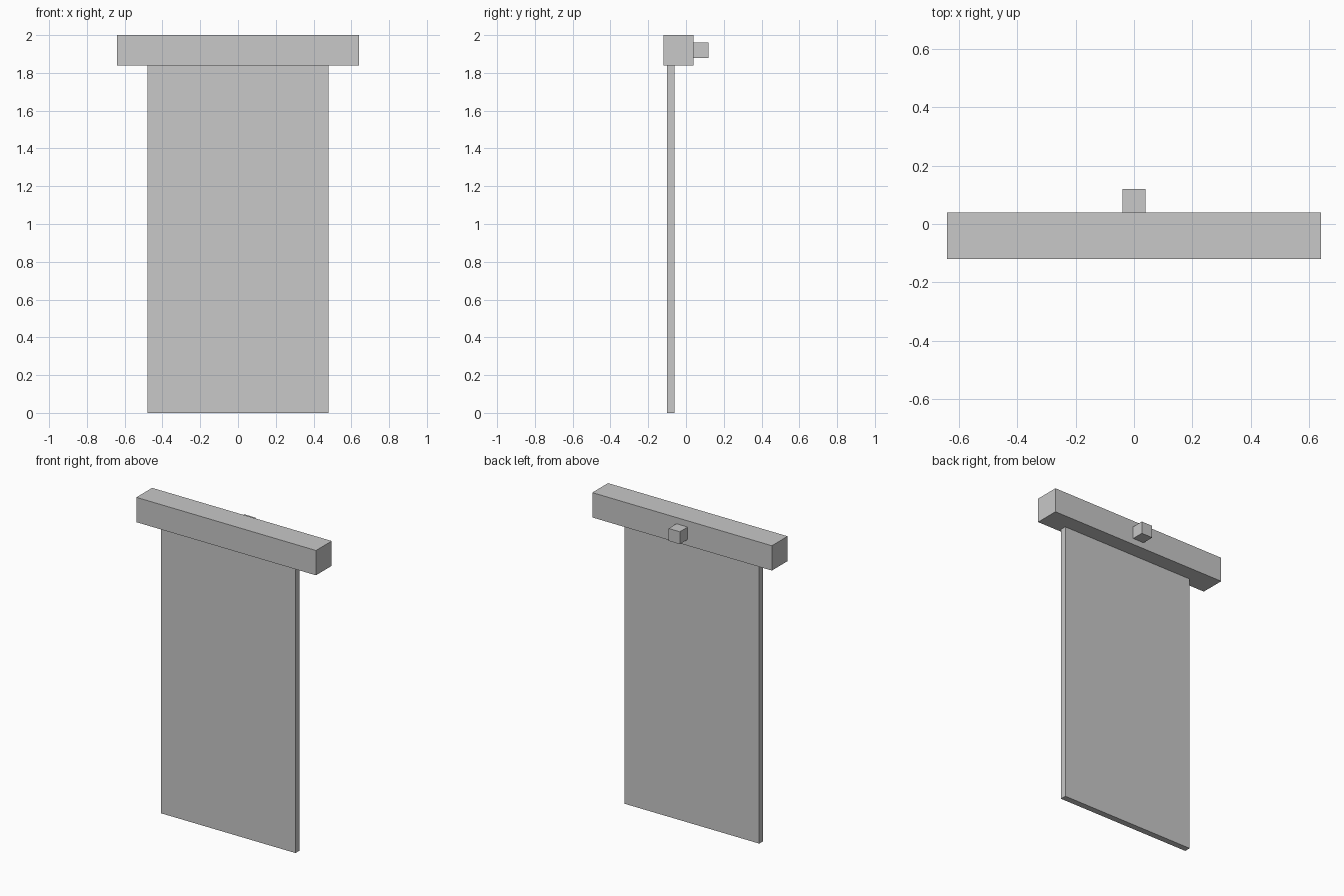
import bpy

if "Cube" in bpy.data.objects:
    bpy.data.objects.remove(bpy.data.objects["Cube"])

# Single neutral light grey
grey = bpy.data.materials.new("light grey")
grey.diffuse_color = (0.578, 0.578, 0.578, 1.0)
grey.use_nodes = True
grey.node_tree.nodes["Principled BSDF"].inputs["Base Color"].default_value = grey.diffuse_color


def box(name, lo, hi):
    """Axis-aligned box between two corners."""
    centre = [(a + b) / 2 for a, b in zip(lo, hi)]
    bpy.ops.mesh.primitive_cube_add(size=1, location=centre)
    ob = bpy.context.object
    ob.name = name
    ob.scale = [b - a for a, b in zip(lo, hi)]
    bpy.ops.object.transform_apply(location=False, rotation=False, scale=True)
    ob.data.materials.append(grey)
    return ob


# Horizontal bar at the top
box("crossbar", (-0.64, -0.12, 1.84), (0.64, 0.04, 2.0))
# Hanging cloth panel below the bar
box("banner_cloth", (-0.48, -0.10, 0.0), (0.48, -0.06, 1.84))
# Small block that fixes the bar to the wall
box("wall_mount", (-0.04, 0.04, 1.88), (0.04, 0.12, 1.96))
